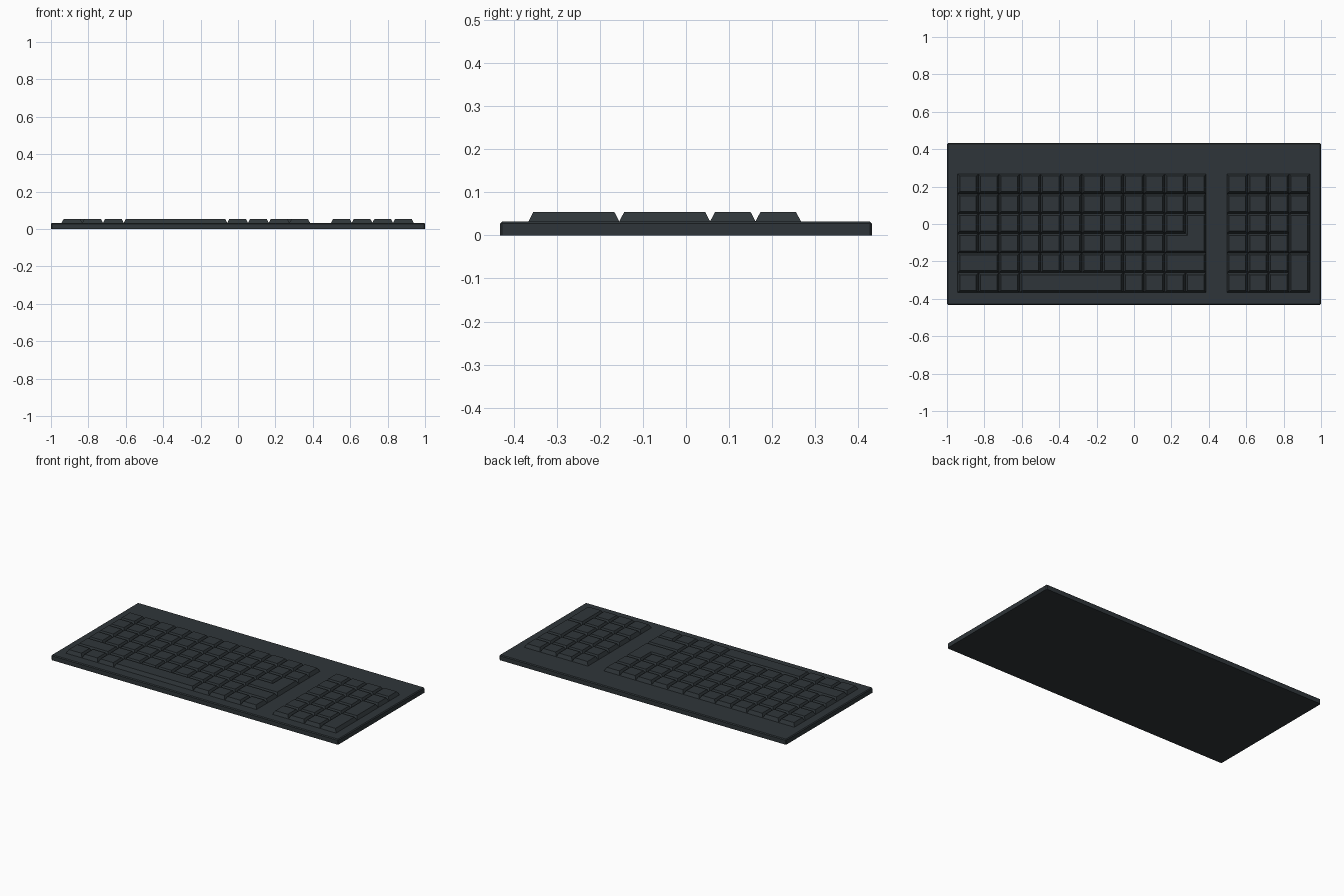
import bpy, bmesh
from mathutils import Vector

if "Cube" in bpy.data.objects:
    bpy.data.objects.remove(bpy.data.objects["Cube"])

PX, PY = 0.1107, 0.1055          # key pitch
Y0 = 0.267                       # top of first key row
MAIN_X, PAD_X = -0.943, 0.497    # left edges of the two key blocks
Z_DECK, Z_KEY, INSET = 0.0325, 0.0545, 0.0115

mat = bpy.data.materials.new("dark_plastic")
mat.diffuse_color = (0.028, 0.036, 0.041, 1)
mat.use_nodes = True
mat.node_tree.nodes["Principled BSDF"].inputs["Base Color"].default_value = mat.diffuse_color


def make_object(name, bm):
    bmesh.ops.recalc_face_normals(bm, faces=bm.faces)
    me = bpy.data.meshes.new(name)
    bm.to_mesh(me)
    bm.free()
    me.materials.append(mat)
    ob = bpy.data.objects.new(name, me)
    bpy.context.collection.objects.link(ob)
    return ob


def add_key(bm, x0, outline):
    """Tapered cap from a counter-clockwise outline in (column, row) units."""
    pts = [Vector((x0 + c * PX, Y0 - r * PY, 0)) for c, r in outline]
    n = len(pts)
    low, high = [], []
    for i, p in enumerate(pts):
        a = (p - pts[i - 1]).normalized()
        b = (pts[(i + 1) % n] - p).normalized()
        inward = Vector((-a.y - b.y, a.x + b.x, 0)) * INSET
        low.append(bm.verts.new((p.x, p.y, Z_DECK)))
        high.append(bm.verts.new((p.x + inward.x, p.y + inward.y, Z_KEY)))
    for i in range(n):
        j = (i + 1) % n
        bm.faces.new((low[i], low[j], high[j], high[i]))
    bm.faces.new(high)
    bm.faces.new(low[::-1])


def rect(c, r, w=1, h=1):
    return [(c, r + h), (c + w, r + h), (c + w, r), (c, r)]


# Case: thin slab with small chamfers
bm = bmesh.new()
bmesh.ops.create_cube(bm, size=1)
for v in bm.verts:
    v.co = (v.co.x * 2, v.co.y * 0.864, (v.co.z + 0.5) * Z_DECK)
edges = [e for e in bm.edges if max(v.co.z for v in e.verts) > 0.01]
bmesh.ops.bevel(bm, geom=edges, offset=0.005, segments=1, affect='EDGES')
make_object("case", bm)

# Main keys: widths along each row, in columns
main_rows = [
    [1] * 12,
    [1] * 12,
    [1] * 11,
    [1] * 10,
    [2] + [1] * 8 + [2],
    [1, 1, 1, 5, 1, 1, 1, 1],
]
bm = bmesh.new()
for r, widths in enumerate(main_rows):
    c = 0
    for w in widths:
        add_key(bm, MAIN_X, rect(c, r, w))
        c += w
make_object("main_keys", bm)

# L-shaped enter key
bm = bmesh.new()
add_key(bm, MAIN_X, [(10, 4), (12, 4), (12, 2), (11, 2), (11, 3), (10, 3)])
make_object("enter_key", bm)

# Number pad, with two tall keys on its right
bm = bmesh.new()
for r in range(6):
    for c in range(4 if r < 2 else 3):
        add_key(bm, PAD_X, rect(c, r))
for r in (2, 4):
    add_key(bm, PAD_X, rect(3, r, 1, 2))
make_object("number_pad_keys", bm)
